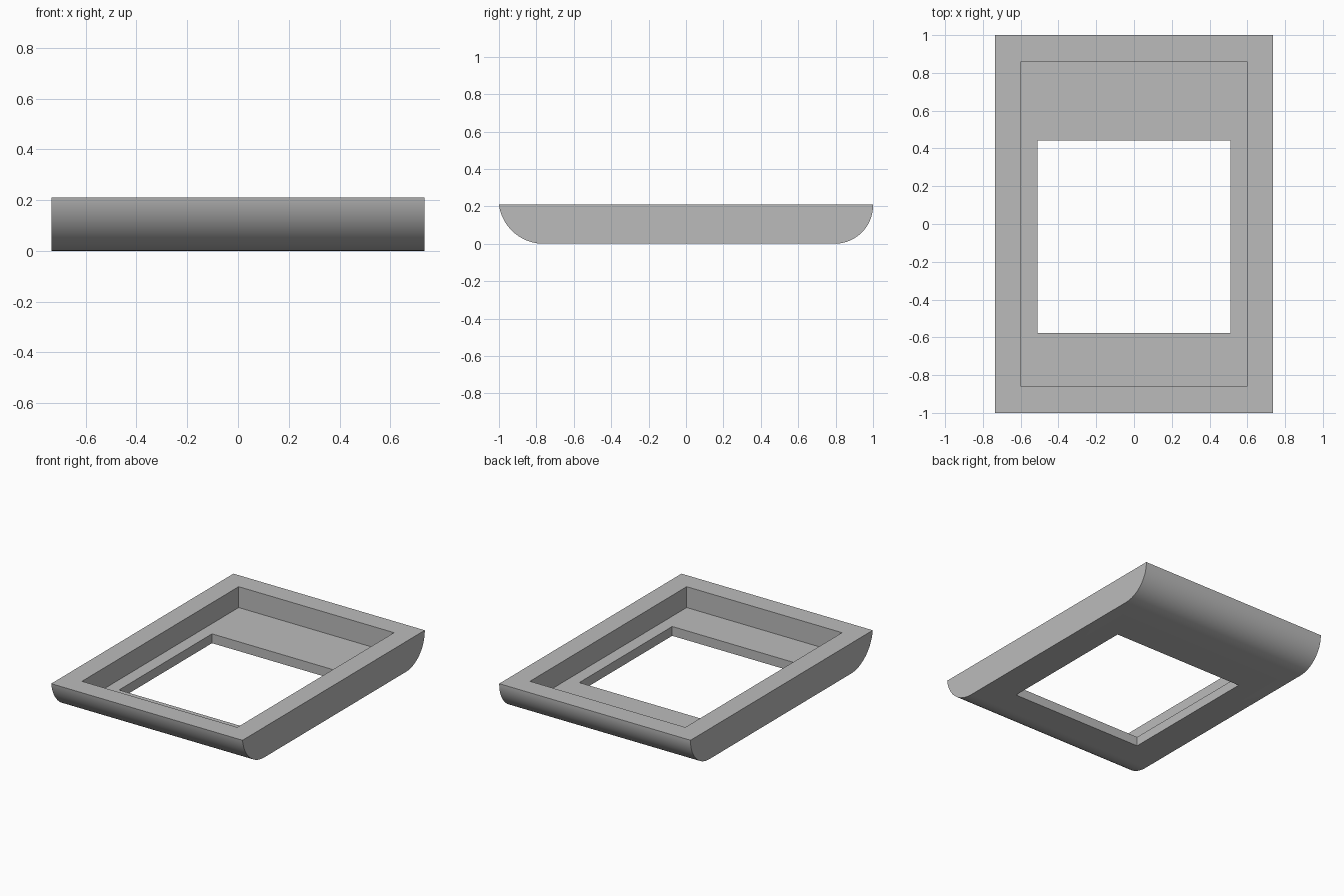
import bpy
import bmesh
from math import radians, sin, cos, asin, pi

HALF_WIDTH, HEIGHT, FLOOR = 0.735, 0.21, 0.065

cube = bpy.data.objects.get("Cube")
if cube:
    bpy.data.objects.remove(cube)

grey = bpy.data.materials.new("plain grey")
grey.use_nodes = True
colour = (0.5, 0.5, 0.5, 1)
grey.diffuse_color = colour
grey.node_tree.nodes["Principled BSDF"].inputs["Base Color"].default_value = colour


def arc(cy, radius, start, end, steps=24):
    """Points of a round lower edge resting on the ground."""
    angles = [start + (end - start) * i / steps for i in range(steps + 1)]
    return [(cy + radius * cos(a), radius + radius * sin(a)) for a in angles]


def extrude_x(name, profile, half):
    """Solid made by sweeping a (y, z) outline from -half to +half in x."""
    bm = bmesh.new()
    face = bm.faces.new([bm.verts.new((-half, y, z)) for y, z in profile])
    moved = bmesh.ops.extrude_face_region(bm, geom=[face])["geom"]
    verts = [v for v in moved if isinstance(v, bmesh.types.BMVert)]
    bmesh.ops.translate(bm, verts=verts, vec=(2 * half, 0, 0))
    bmesh.ops.recalc_face_normals(bm, faces=bm.faces)
    mesh = bpy.data.meshes.new(name)
    bm.to_mesh(mesh)
    bm.free()
    obj = bpy.data.objects.new(name, mesh)
    bpy.context.collection.objects.link(obj)
    return obj


def cut_box(target, name, half, y0, y1, z0, z1):
    """Remove a box from the target and discard the cutter."""
    cutter = extrude_x(name, [(y0, z0), (y1, z0), (y1, z1), (y0, z1)], half)
    cutter.hide_render = True
    mod = target.modifiers.new(name, "BOOLEAN")
    mod.operation, mod.solver, mod.object = "DIFFERENCE", "EXACT", cutter
    bpy.context.view_layer.objects.active = target
    bpy.ops.object.modifier_apply(modifier=name)
    bpy.data.objects.remove(cutter)


# Tray body: flat top, round front and back lower edges
front_r, back_r = 0.24, 0.205
tilt = asin((front_r - HEIGHT) / front_r)
front = arc(front_r * cos(tilt) - 1, front_r, pi + tilt, 1.5 * pi)
back = arc(1 - back_r, back_r, 1.5 * pi, 2 * pi)
tray = extrude_x("bezel_frame", front + back + [(1, HEIGHT)], HALF_WIDTH)
tray.data.materials.append(grey)

# Recessed pocket, then the window through its floor
cut_box(tray, "pocket_cutter", 0.597, -0.86, 0.86, FLOOR, 0.4)
cut_box(tray, "window_cutter", 0.51, -0.577, 0.443, -0.2, 0.3)

# Smooth rounded ends, sharp corners
bpy.ops.object.select_all(action="DESELECT")
tray.select_set(True)
bpy.context.view_layer.objects.active = tray
bpy.ops.object.shade_smooth_by_angle(angle=radians(25))
